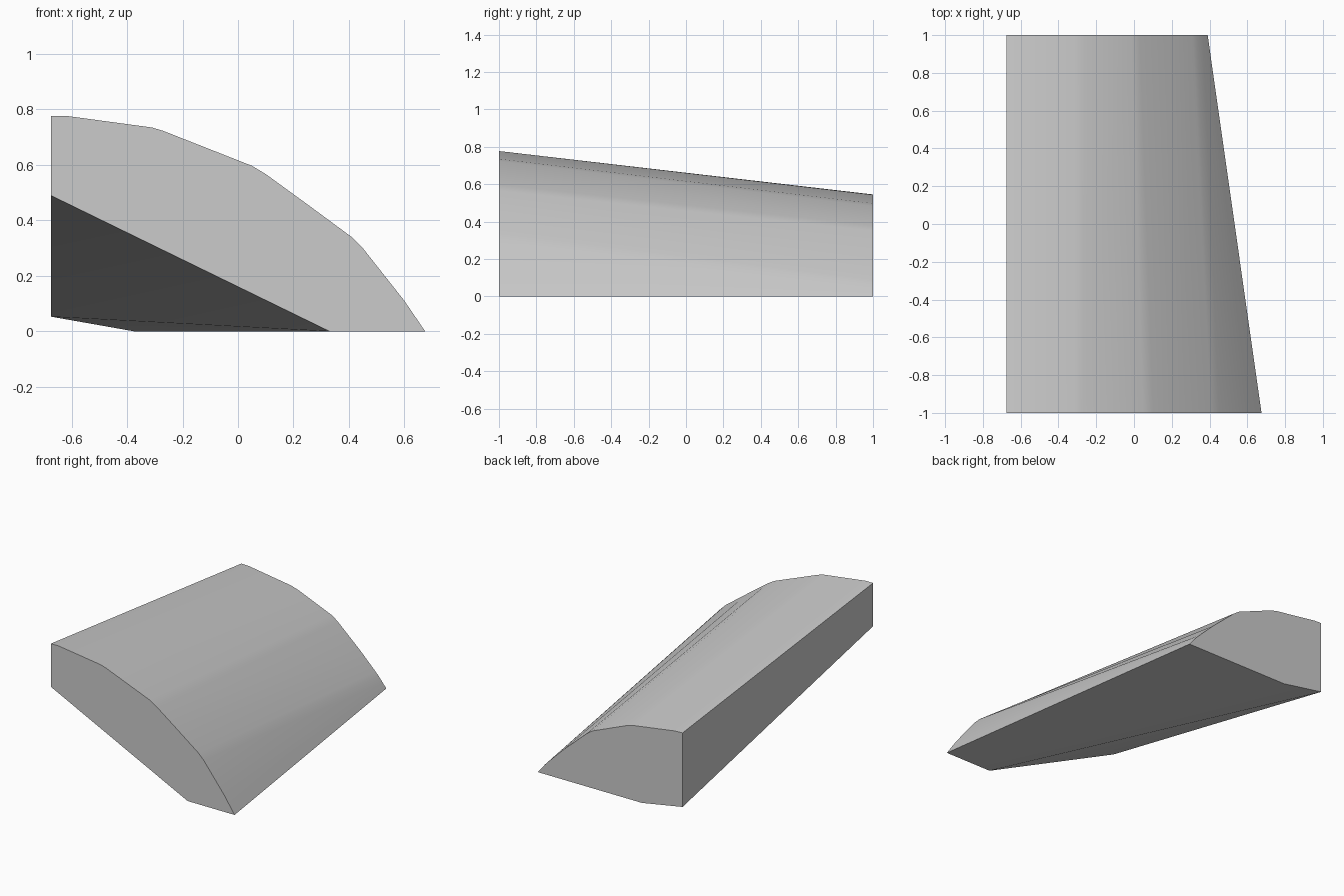
import bpy
import bmesh
import math

if "Cube" in bpy.data.objects:
    bpy.data.objects.remove(bpy.data.objects["Cube"], do_unlink=True)

# Single flat grey
grey = bpy.data.materials.new("plain_grey")
grey.use_nodes = True
colour = (0.6, 0.6, 0.6, 1)
grey.diffuse_color = colour
grey.node_tree.nodes["Principled BSDF"].inputs["Base Color"].default_value = colour

# Curved upper profile (x, z) at each end, from flat side to outer edge
front_arc = [(-.675, .777), (-.62, .777), (-.31, .735), (-.27, .723), (.05, .597),
             (.1, .567), (.25, .458), (.41, .34), (.45, .3), (.6, .11), (.675, 0)]
back_arc = [(-.675, .545), (-.62, .543), (-.31, .497), (-.26, .482), (-.01, .38),
            (.03, .352), (.2, .2), (.31, .092), (.335, .066), (.365, .03), (.39, 0)]
# Underside corners, from outer edge back to the flat side
front_under = [(.33, 0), (-.675, .49)]
back_under = [(-.375, 0), (-.675, .053)]

bm = bmesh.new()


def ring(points, y):
    return [bm.verts.new((x, y, z)) for x, z in points]


front = ring(front_arc + front_under, -1)
back = ring(back_arc + back_under, 1)
n = len(front)

# End caps
bm.faces.new(front)
bm.faces.new(back[::-1])

# Lofted sides, with the twisted underside split along its crease
for i in range(n):
    j = (i + 1) % n
    if i == n - 2:
        bm.faces.new((front[i], front[j], back[j]))
        bm.faces.new((front[i], back[j], back[i]))
    else:
        bm.faces.new((front[i], front[j], back[j], back[i]))

bmesh.ops.recalc_face_normals(bm, faces=bm.faces[:])
mesh = bpy.data.meshes.new("curved_wedge")
bm.to_mesh(mesh)
bm.free()
mesh.materials.append(grey)

wedge = bpy.data.objects.new("curved_wedge", mesh)
bpy.context.collection.objects.link(wedge)
bpy.context.view_layer.objects.active = wedge
wedge.select_set(True)
bpy.ops.object.shade_smooth_by_angle(angle=math.radians(30))
